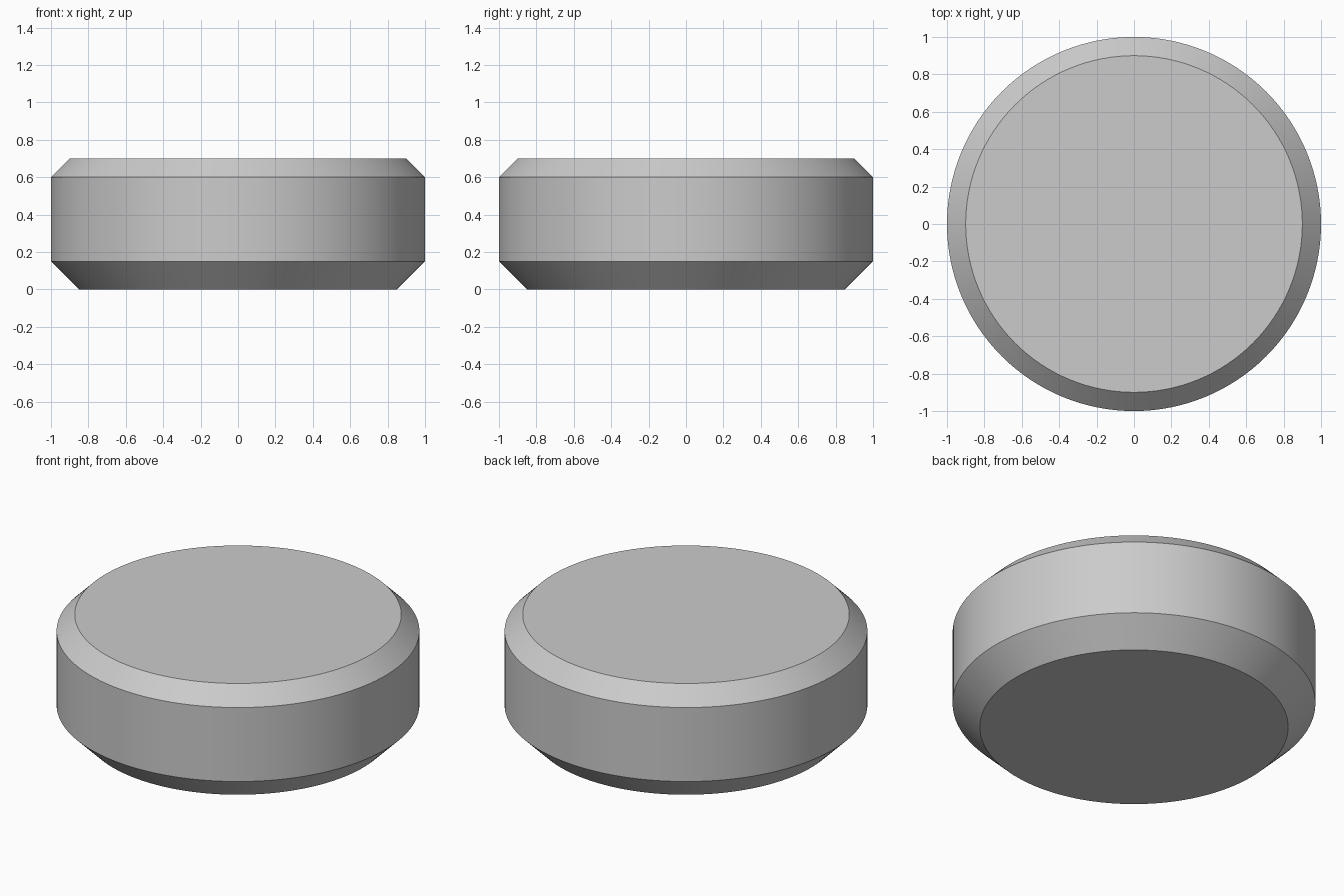
import bpy
import bmesh
import math

cube = bpy.data.objects.get("Cube")
if cube:
    bpy.data.objects.remove(cube, do_unlink=True)

SEGMENTS = 128

# Single light grey
grey = bpy.data.materials.new("light_grey")
grey.use_nodes = True
colour = (0.6, 0.6, 0.6, 1.0)
grey.diffuse_color = colour
grey.node_tree.nodes["Principled BSDF"].inputs["Base Color"].default_value = colour

# Disc profile as (radius, height): narrow base, straight wall, chamfered top
profile = [(0.85, 0.0), (1.0, 0.15), (1.0, 0.6), (0.9, 0.7)]

bm = bmesh.new()
rings = []
for radius, height in profile:
    angles = [math.tau * i / SEGMENTS for i in range(SEGMENTS)]
    rings.append([bm.verts.new((radius * math.cos(a), radius * math.sin(a), height))
                  for a in angles])

# Chamfers and wall
for low, high in zip(rings, rings[1:]):
    for i in range(SEGMENTS):
        j = (i + 1) % SEGMENTS
        bm.faces.new((low[i], low[j], high[j], high[i]))

# Flat caps
bm.faces.new(rings[0][::-1])
bm.faces.new(rings[-1])

mesh = bpy.data.meshes.new("chamfered_disc")
bm.to_mesh(mesh)
bm.free()
mesh.materials.append(grey)
disc = bpy.data.objects.new("chamfered_disc", mesh)
bpy.context.collection.objects.link(disc)

# Smooth round the wall, sharp at the chamfer edges
bpy.ops.object.select_all(action="DESELECT")
disc.select_set(True)
bpy.context.view_layer.objects.active = disc
bpy.ops.object.shade_smooth_by_angle(angle=math.radians(30))
